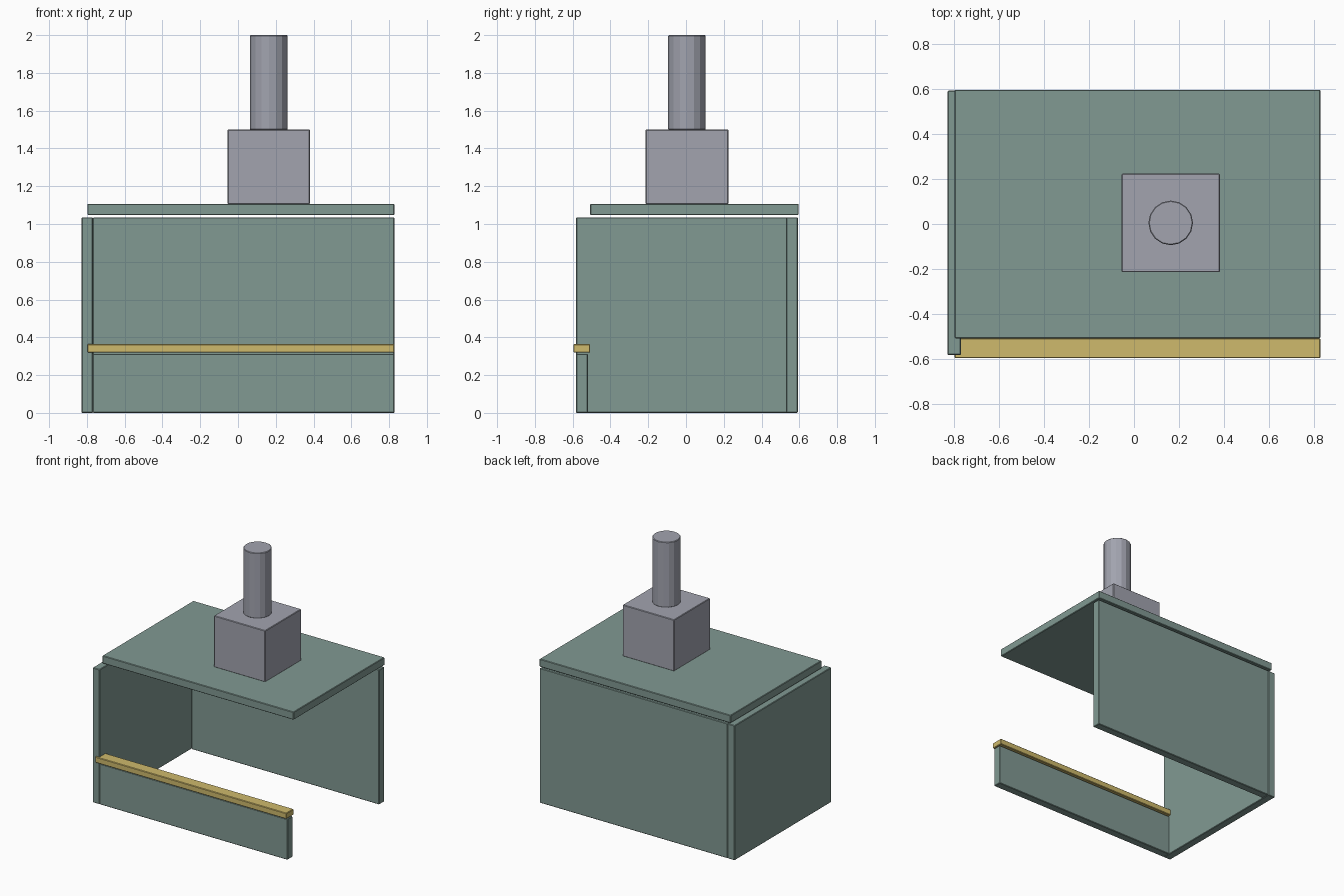
import bpy, math

if "Cube" in bpy.data.objects:
    bpy.data.objects.remove(bpy.data.objects["Cube"])


def material(name, color):
    m = bpy.data.materials.new(name)
    m.diffuse_color = color
    m.use_nodes = True
    m.node_tree.nodes["Principled BSDF"].inputs["Base Color"].default_value = m.diffuse_color
    return m


GREEN = material("green_wall", (0.22, 0.32, 0.29, 1))
YELLOW = material("yellow_wood", (0.62, 0.49, 0.15, 1))
GREY = material("grey_metal", (0.36, 0.37, 0.43, 1))


def finish(name, mat):
    o = bpy.context.object
    o.name = name
    o.data.materials.append(mat)
    # slightly eased edges, flat faces
    b = o.modifiers.new("eased_edges", 'BEVEL')
    b.width = 0.004
    b.segments = 1
    b.limit_method = 'ANGLE'
    b.angle_limit = math.radians(40)
    return o


def box(name, x, y, z, mat):
    bpy.ops.mesh.primitive_cube_add(
        size=1, location=[(a + b) / 2 for a, b in (x, y, z)])
    o = bpy.context.object
    for v in o.data.vertices:
        v.co = [c * (b - a) for c, (a, b) in zip(v.co, (x, y, z))]
    return finish(name, mat)


# Booth walls: left, back and low front
box("left_wall", (-0.828, -0.768), (-0.582, 0.592), (0, 1.035), GREEN)
box("back_wall", (-0.768, 0.828), (0.530, 0.592), (0, 1.035), GREEN)
box("front_wall", (-0.768, 0.828), (-0.582, -0.520), (0, 0.313), GREEN)

# Counter rail on the front wall
box("counter_rail", (-0.797, 0.828), (-0.596, -0.507), (0.319, 0.364), YELLOW)

# Roof slab
box("roof", (-0.797, 0.828), (-0.508, 0.596), (1.047, 1.107), GREEN)

# Motor block and stack on the roof
box("roof_block", (-0.055, 0.381), (-0.214, 0.224), (1.105, 1.50), GREY)
bpy.ops.mesh.primitive_cylinder_add(
    vertices=16, radius=0.099, depth=0.502, location=(0.163, 0.005, 1.749))
finish("roof_stack", GREY)
